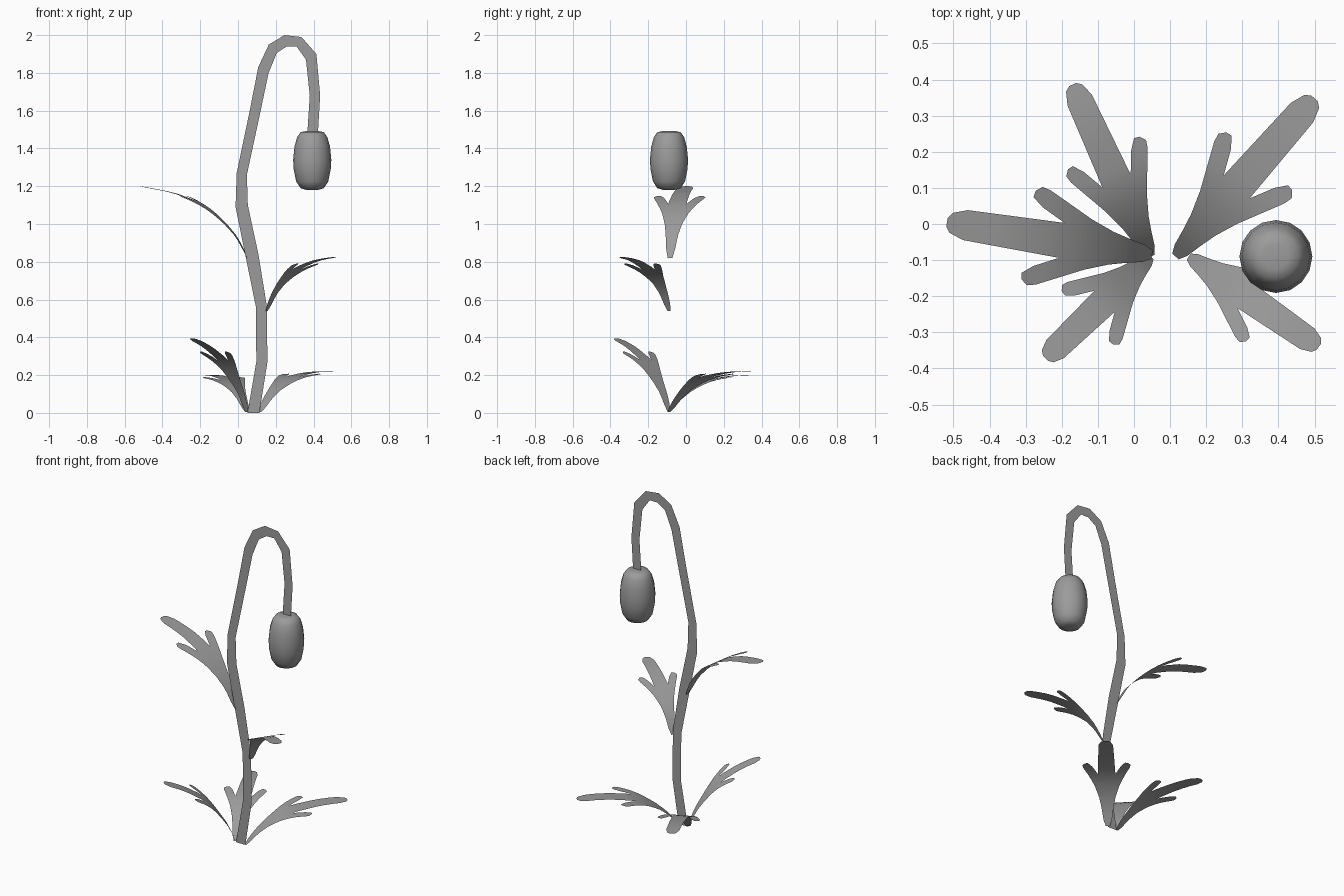
import bpy, bmesh, math
from mathutils import Vector

if "Cube" in bpy.data.objects:
    bpy.data.objects.remove(bpy.data.objects["Cube"])

dark = bpy.data.materials.new("dark_grey")
dark.diffuse_color = (.33, .33, .33, 1)
dark.use_nodes = True
dark.node_tree.nodes["Principled BSDF"].inputs["Base Color"].default_value = dark.diffuse_color


def finish(bm, name, smooth=True):
    mesh = bpy.data.meshes.new(name)
    bm.to_mesh(mesh)
    bm.free()
    mesh.materials.append(dark)
    for p in mesh.polygons:
        p.use_smooth = smooth
    obj = bpy.data.objects.new(name, mesh)
    bpy.context.collection.objects.link(obj)
    return obj


def curve_at(profile, t):
    """Smooth (Hermite) interpolation through the profile points."""
    n = len(profile)

    def slope(i):
        a, b = profile[max(i - 1, 0)], profile[min(i + 1, n - 1)]
        return (b[1] - a[1]) / (b[0] - a[0])
    i = next((k for k in range(n - 1) if t <= profile[k + 1][0]), n - 2)
    (a, za), (b, zb) = profile[i], profile[i + 1]
    h = b - a
    s = min(max((t - a) / h, 0), 1)
    return (za * (2 * s**3 - 3 * s**2 + 1) + zb * (3 * s**2 - 2 * s**3)
            + h * slope(i) * (s**3 - 2 * s**2 + s) + h * slope(i + 1) * (s**3 - s**2))


PLANE_Y = -0.09

# Stem: flat ribbon, outer and inner edge in the xz plane
OUTER = [(.05, 0), (.097, .27), (.095, .56), (.042, .82), (-.013, 1.09), (-.007, 1.27),
         (.06, 1.59), (.107, 1.83), (.163, 1.95), (.246, 2.0), (.336, 1.99),
         (.415, 1.90), (.435, 1.68), (.423, 1.48)]
INNER = [(.113, 0), (.156, .27), (.152, .57), (.108, .84), (.052, 1.10), (.047, 1.26),
         (.12, 1.60), (.162, 1.80), (.205, 1.905), (.258, 1.94), (.31, 1.94),
         (.36, 1.87), (.38, 1.68), (.367, 1.48)]
bm = bmesh.new()
left = [bm.verts.new((x, PLANE_Y, z)) for x, z in OUTER]
right = [bm.verts.new((x, PLANE_Y, z)) for x, z in INNER]
for i in range(len(left) - 1):
    bm.faces.new((left[i], right[i], right[i + 1], left[i + 1]))
finish(bm, "stem", False)

# Bud: capped lathe of (radius, height) rings
BUD = [(.03, 1.18), (.062, 1.19), (.085, 1.225), (.098, 1.29), (.101, 1.34),
       (.094, 1.41), (.08, 1.46), (.062, 1.486), (.035, 1.492)]
SIDES = 16
bm = bmesh.new()
rings = []
for r, z in BUD:
    rings.append([bm.verts.new((.393 + r * math.cos(2 * math.pi * k / SIDES),
                                PLANE_Y + r * math.sin(2 * math.pi * k / SIDES), z))
                  for k in range(SIDES)])
for lo, hi in zip(rings, rings[1:]):
    for k in range(SIDES):
        n = (k + 1) % SIDES
        bm.faces.new((lo[k], lo[n], hi[n], hi[k]))
bm.faces.new(rings[0][::-1])
bm.faces.new(rings[-1])
finish(bm, "bud")

# Leaf half outline: fraction along the leaf, half width
HALF = [(0, .012), (.04, .024), (.12, .034), (.2, .046), (.31, .07), (.53, .132),
        (.572, .138), (.602, .124), (.607, .106), (.555, .082), (.44, .049),
        (.91, .042), (.98, .028), (1, .012)]


def leaf(name, base, tip, rise, width):
    """Three-lobed blade, bent upward along the given height profile."""
    outline = [(t, -v) for t, v in HALF] + HALF[::-1]
    bm = bmesh.new()
    bm.faces.new([bm.verts.new((t, v, 0)) for t, v in outline])
    # Cross cuts so the blade can bend
    for t in (.04, .08, .12, .2, .26, .31, .37, .44, .5, .65, .74, .83, .91):
        bmesh.ops.bisect_plane(bm, geom=bm.verts[:] + bm.edges[:] + bm.faces[:],
                               dist=.001, plane_co=(t, 0, 0), plane_no=(1, 0, 0))
    b = Vector(base)
    axis = Vector((tip[0] - b.x, tip[1] - b.y, 0))
    side = Vector((-axis.y, axis.x, 0)).normalized()
    for v in bm.verts:
        t, w = v.co.x, v.co.y
        v.co = b + axis * t + side * (w * width) + Vector((0, 0, curve_at(rise, t)))
    finish(bm, name)


LOW = [(0, 0), (.1, .065), (.2, .115), (.39, .175), (.58, .2), (.8, .213), (1, .212)]
leaf("upper_left_leaf", (.05, -.085, .82), (-.518, .005),
     [(0, 0), (.08, .09), (.17, .16), (.38, .265), (.635, .335), (1, .38)], 1.0)
leaf("middle_right_leaf", (.152, -.09, .54), (.512, -.34),
     [(0, 0), (.09, .075), (.19, .135), (.42, .215), (.7, .263), (1, .285)], .83)
leaf("base_back_right_leaf", (.115, -.09, .005), (.5, .348), LOW, .98)
leaf("base_back_left_leaf", (.047, -.09, .005), (-.17, .386),
     [(t, z * .91) for t, z in LOW], .88)
leaf("base_front_left_leaf", (.047, -.09, .005), (-.245, -.372),
     [(0, 0), (.07, .07), (.15, .13), (.4, .26), (.7, .34), (1, .39)], .83)
